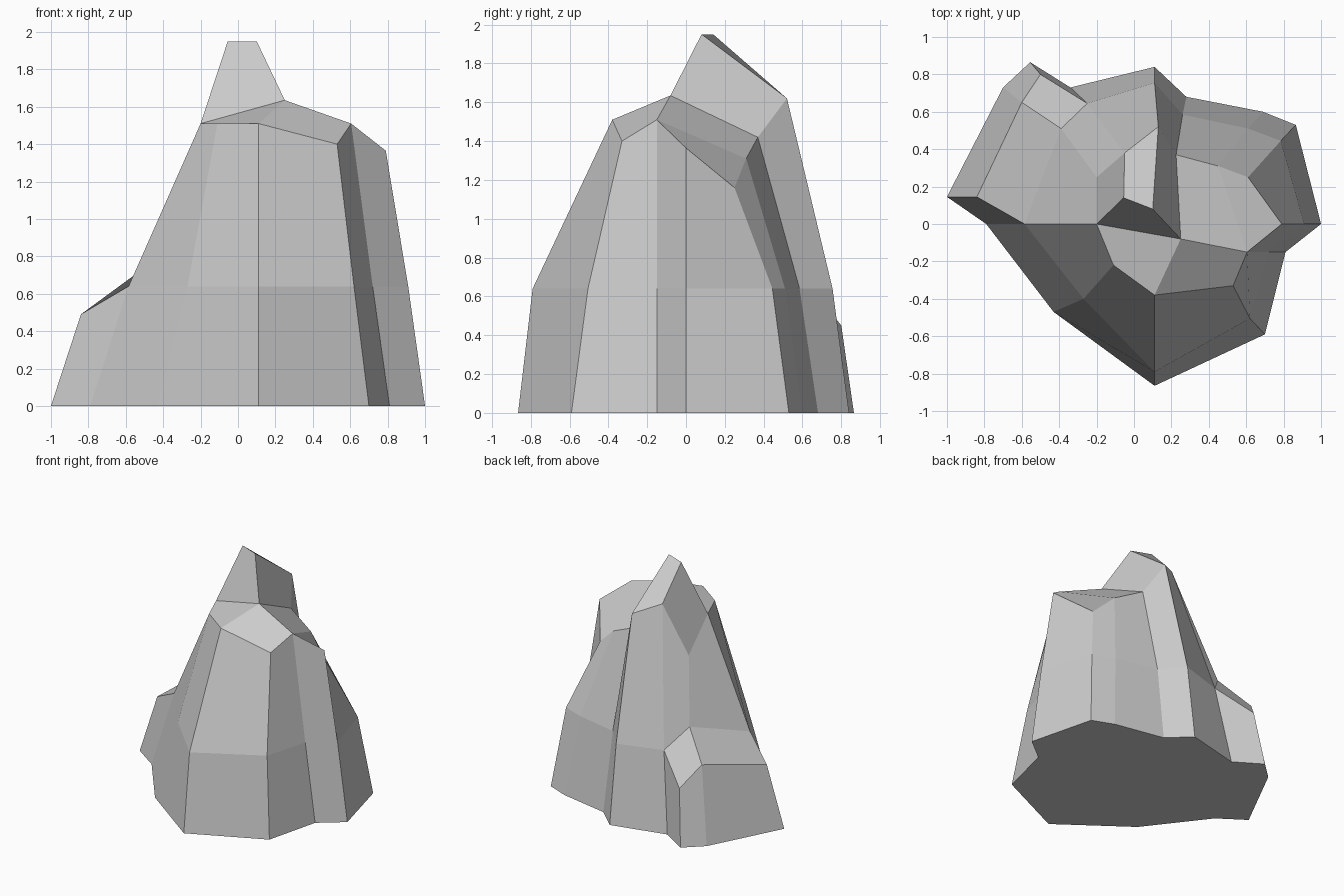
import bpy, bmesh

if "Cube" in bpy.data.objects:
    bpy.data.objects.remove(bpy.data.objects["Cube"])

# Rock columns, counter-clockwise from the front:
# foot (x, y), shoulder (x, y, z), rim (x, y, z) or None on the low side ledge
COLUMNS = [
    ((.11, -.865), (.11, -.79, .64), (.11, -.38, 1.51)),
    ((.70, -.59), (.62, -.505, .64), (.53, -.33, 1.40)),
    ((.81, -.15), (.72, -.15, .64), (.605, -.15, 1.51)),
    ((1.0, 0), (.91, 0, .64), (.79, 0, 1.365)),
    ((.865, .53), (.785, .445, .64), (.61, .25, 1.16)),
    ((.69, .60), (.61, .51, .64), (.45, .31, 1.31)),
    ((.28, .68), (.26, .585, .64), (.225, .37, 1.42)),
    ((.11, .84), (.11, .755, .64), (.13, .52, 1.62)),
    ((-.34, .73), (-.25, .645, .64), (-.05, .38, 1.695)),
    ((-.555, .865), (-.50, .80, .45), None),
    ((-.70, .73), (-.60, .65, .615), None),
    ((-1.0, .145), (-.84, .145, .49), None),
    ((-.79, 0), (-.585, 0, .64), (-.20, 0, 1.51)),
    ((-.43, -.47), (-.27, -.40, .64), (-.11, -.22, 1.51)),
]

bm = bmesh.new()
foot = [bm.verts.new((x, y, 0)) for (x, y), _, _ in COLUMNS]
mid = [bm.verts.new(m) for _, m, _ in COLUMNS]
rim = [bm.verts.new(r) if r else None for _, _, r in COLUMNS]

# Rock walls: lower band all round, upper band where there is a rim
n = len(COLUMNS)
for i in range(n):
    j = (i + 1) % n
    bm.faces.new((foot[i], foot[j], mid[j], mid[i]))
    if rim[i] and rim[j]:
        bm.faces.new((mid[i], mid[j], rim[j], rim[i]))
bm.faces.new(foot[::-1])

# Crown points: flat ridge of the spire, front ridge, left saddle, ledge top
peak_l = bm.verts.new((-.055, .14, 1.95))
peak_r = bm.verts.new((.10, .08, 1.95))
ridge = bm.verts.new((.25, -.08, 1.635))
saddle = bm.verts.new((-.20, .25, 1.26))
ledge = bm.verts.new((-.39, .51, .82))

for face in (
    # front and right sloping tops
    (rim[12], rim[13], rim[0], ridge),
    (rim[0], rim[1], rim[2], ridge),
    (ridge, rim[2], rim[5], rim[6]),
    (rim[2], rim[3], rim[4], rim[5]),
    # spire
    (rim[12], ridge, peak_r, peak_l),
    (ridge, rim[6], rim[7], peak_r),
    (peak_l, peak_r, rim[7], rim[8]),
    (rim[12], peak_l, rim[8], saddle),
    # left slope and side ledge
    (rim[8], mid[8], ledge, saddle),
    (saddle, ledge, mid[12], rim[12]),
    (ledge, mid[8], mid[9], mid[10]),
    (ledge, mid[10], mid[11], mid[12]),
):
    bm.faces.new(face)

bmesh.ops.recalc_face_normals(bm, faces=bm.faces)
mesh = bpy.data.meshes.new("rock")
bm.to_mesh(mesh)
bm.free()

# Stone colour
stone = bpy.data.materials.new("stone grey")
stone.diffuse_color = (.6, .6, .6, 1)
stone.use_nodes = True
stone.node_tree.nodes["Principled BSDF"].inputs["Base Color"].default_value = stone.diffuse_color
mesh.materials.append(stone)
rock = bpy.data.objects.new("rock", mesh)
bpy.context.collection.objects.link(rock)
